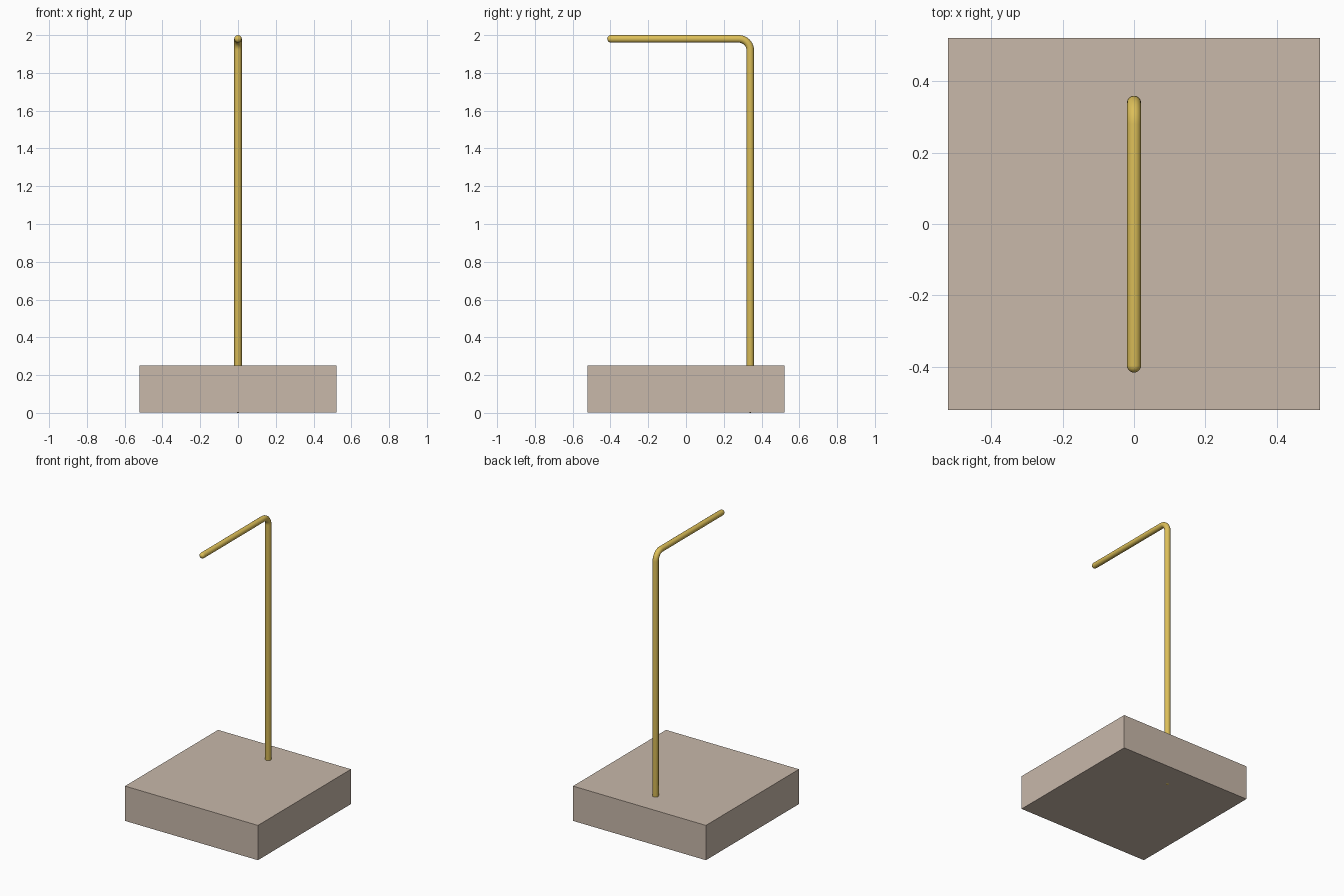
import bpy
from math import sin, cos, pi

if "Cube" in bpy.data.objects:
    bpy.data.objects.remove(bpy.data.objects["Cube"])


def material(name, color):
    m = bpy.data.materials.new(name)
    m.diffuse_color = (*color, 1)
    m.use_nodes = True
    m.node_tree.nodes["Principled BSDF"].inputs["Base Color"].default_value = m.diffuse_color
    return m


# Square base block
bpy.ops.mesh.primitive_cube_add(size=1, location=(0, 0, 0.1265))
base = bpy.context.object
base.name = "base_block"
base.scale = (1.044, 1.044, 0.247)
base.data.materials.append(material("stone", (0.58, 0.48, 0.40)))

# Bent rod: upright, rounded elbow, horizontal arm, domed ends
R, BEND, Y_POST, Z_ARM, Y_TIP = 0.02, 0.06, 0.34, 1.98, -0.417
dome = [pi / 2 * i / 5 for i in range(6)]
path = []  # (y, z, relative radius)
for a in dome:
    path.append((Y_POST, R * (1 - cos(a)), max(sin(a), 0.02)))
for i in range(11):
    a = pi / 2 * i / 10
    path.append((Y_POST - BEND + BEND * cos(a), Z_ARM - BEND + BEND * sin(a), 1))
for a in reversed(dome):
    path.append((Y_TIP + R * (1 - cos(a)), Z_ARM, max(sin(a), 0.02)))

# End domes are given by tapering the curve radius
curve = bpy.data.curves.new("hanging_rod", "CURVE")
curve.dimensions = '3D'
curve.bevel_depth = R
curve.bevel_resolution = 6
curve.use_fill_caps = True
spline = curve.splines.new('POLY')
spline.points.add(len(path) - 1)
for p, (y, z, r) in zip(spline.points, path):
    p.co = (0, y, z, 1)
    p.radius = r
spline.use_smooth = True
rod = bpy.data.objects.new("hanging_rod", curve)
bpy.context.collection.objects.link(rod)
curve.materials.append(material("brass", (0.72, 0.52, 0.10)))
